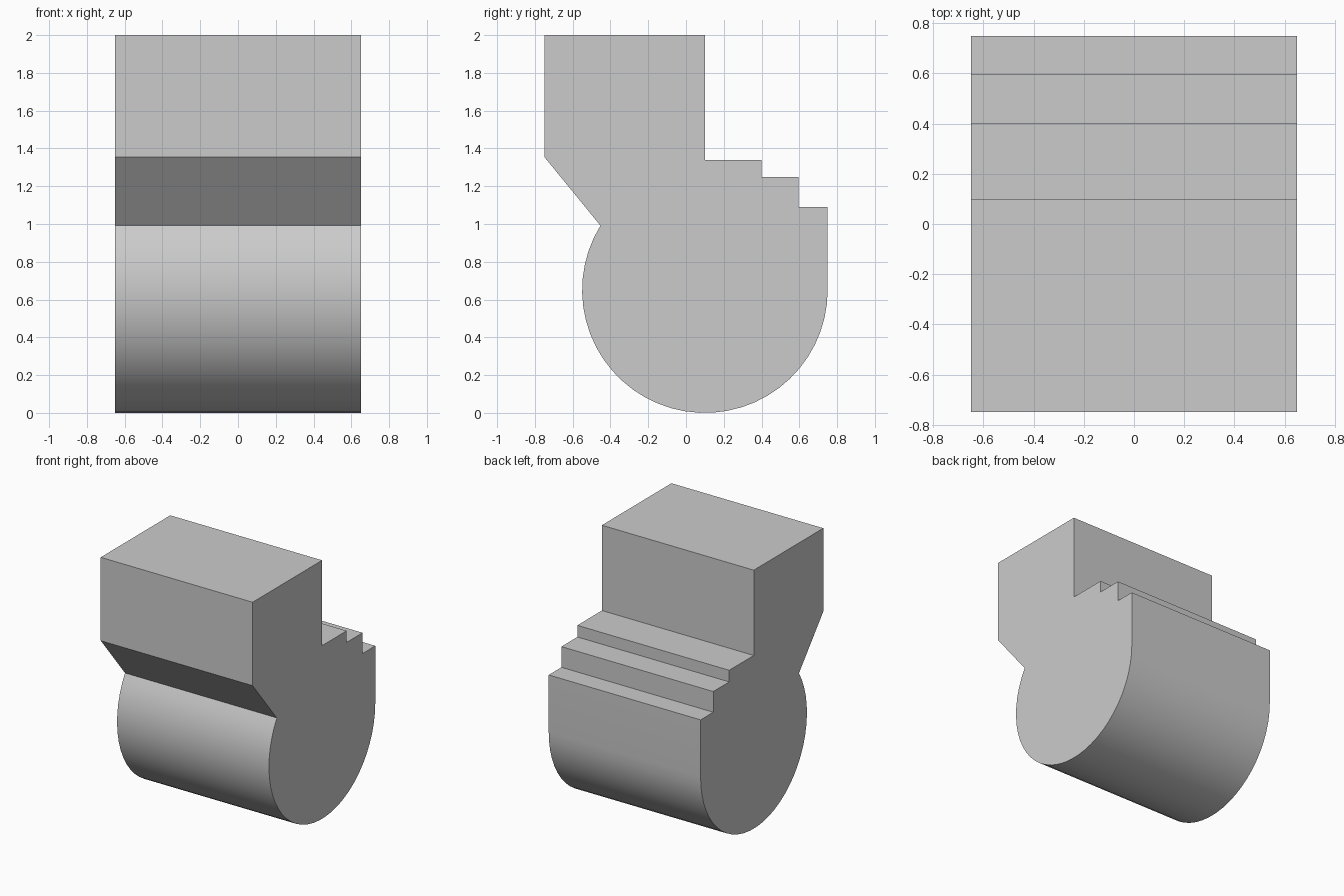
import bpy, bmesh, math

cube = bpy.data.objects.get("Cube")
if cube:
    bpy.data.objects.remove(cube, do_unlink=True)

HALF_WIDTH = 0.65
RADIUS = 0.65
CENTRE_Y, CENTRE_Z = 0.10, 0.65
ARC_STEPS = 32

# Plain grey material
grey = bpy.data.materials.new("light_grey")
grey.use_nodes = True
colour = (0.6, 0.6, 0.6, 1)
grey.diffuse_color = colour
grey.node_tree.nodes["Principled BSDF"].inputs["Base Color"].default_value = colour

# Side profile (y, z): stepped back, upright block, sloping neck
profile = [(0.75, 1.09), (0.595, 1.09), (0.595, 1.25), (0.40, 1.25),
           (0.40, 1.34), (0.10, 1.34), (0.10, 2.0), (-0.75, 2.0), (-0.75, 1.355)]

# Rounded belly, from the neck crease under to the back face
start = math.radians(148.3)
for i in range(ARC_STEPS + 1):
    a = start + (math.tau - start) * i / ARC_STEPS
    profile.append((CENTRE_Y + RADIUS * math.cos(a), CENTRE_Z + RADIUS * math.sin(a)))

# Extrude the profile across the width
bm = bmesh.new()
side = bm.faces.new([bm.verts.new((-HALF_WIDTH, y, z)) for y, z in profile])
result = bmesh.ops.extrude_face_region(bm, geom=[side], use_keep_orig=True)
moved = [v for v in result["geom"] if isinstance(v, bmesh.types.BMVert)]
bmesh.ops.translate(bm, verts=moved, vec=(2 * HALF_WIDTH, 0, 0))
bmesh.ops.recalc_face_normals(bm, faces=bm.faces)

mesh = bpy.data.meshes.new("stepped_round_block")
bm.to_mesh(mesh)
bm.free()
mesh.materials.append(grey)
block = bpy.data.objects.new("stepped_round_block", mesh)
bpy.context.collection.objects.link(block)

# Smooth belly with crisp edges elsewhere
bpy.ops.object.select_all(action="DESELECT")
block.select_set(True)
bpy.context.view_layer.objects.active = block
bpy.ops.object.shade_smooth_by_angle(angle=math.radians(30))
